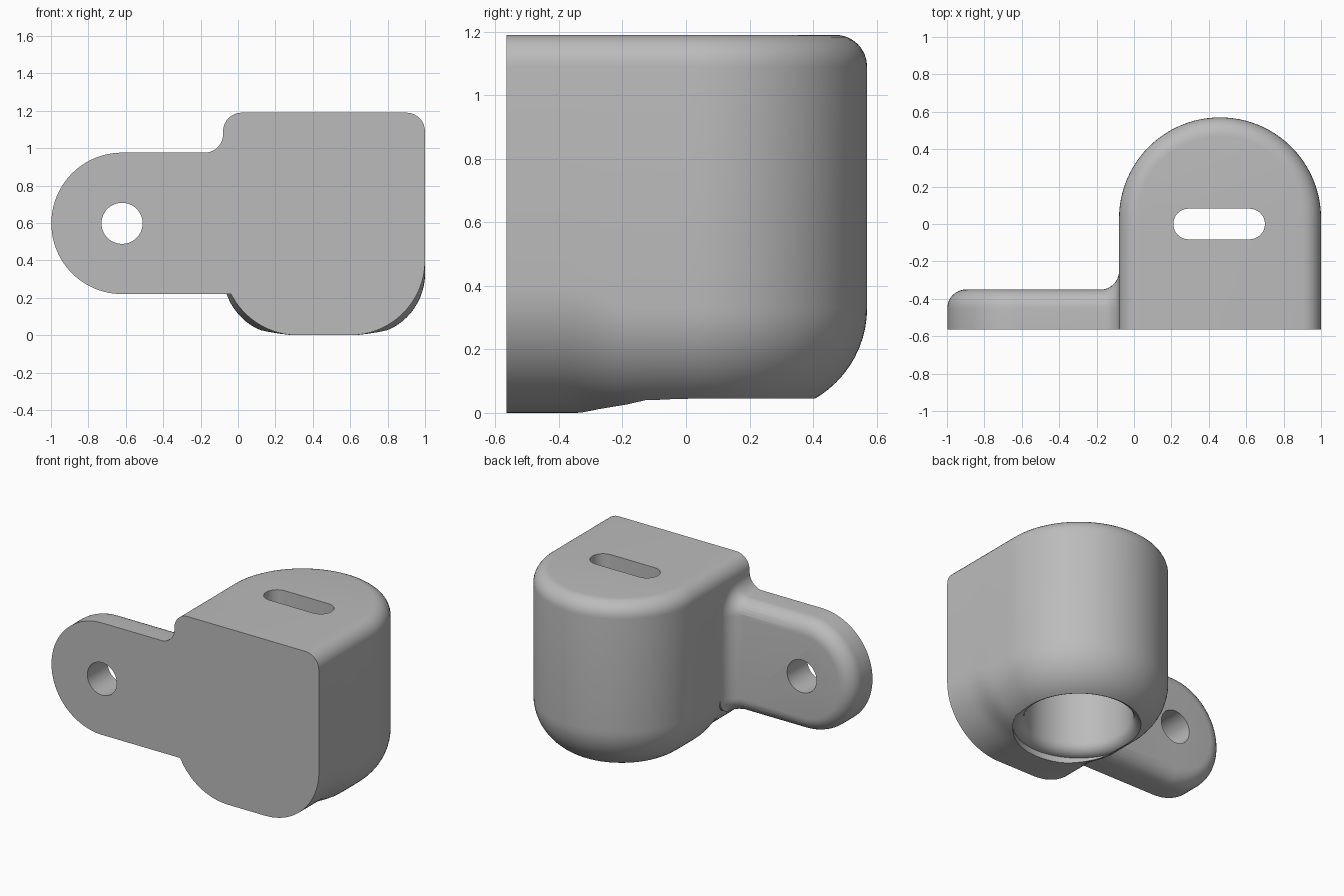
import bpy, bmesh
from math import sin, cos, pi, sqrt
from mathutils import Vector

cube = bpy.data.objects.get("Cube")
if cube:
    bpy.data.objects.remove(cube, do_unlink=True)

grey = bpy.data.materials.new("light grey")
grey.use_nodes = True
COLOR = (0.5, 0.5, 0.5, 1)
grey.diffuse_color = COLOR
grey.node_tree.nodes["Principled BSDF"].inputs["Base Color"].default_value = COLOR

FRONT, CX, CY, R = -0.565, 0.46, 0.03, 0.54


def loft(name, rings):
    """Skin a stack of equal-length closed rings and cap both ends."""
    bm = bmesh.new()
    rows = [[bm.verts.new(p) for p in ring] for ring in rings]
    n = len(rows[0])
    for a, b in zip(rows, rows[1:]):
        for i in range(n):
            j = (i + 1) % n
            bm.faces.new((a[i], a[j], b[j], b[i]))
    bm.faces.new(rows[0])
    bm.faces.new(rows[-1])
    bmesh.ops.recalc_face_normals(bm, faces=bm.faces)
    mesh = bpy.data.meshes.new(name)
    bm.to_mesh(mesh)
    bm.free()
    mesh.materials.append(grey)
    obj = bpy.data.objects.new(name, mesh)
    bpy.context.collection.objects.link(obj)
    return obj


def boolean(target, tool, operation):
    mod = target.modifiers.new(tool.name, "BOOLEAN")
    mod.operation, mod.solver, mod.object = operation, "EXACT", tool
    bpy.context.view_layer.objects.active = target
    bpy.ops.object.modifier_apply(modifier=mod.name)
    bpy.data.objects.remove(tool, do_unlink=True)


def circle(r, z, n=64):
    return [(CX + r * cos(2 * pi * i / n), CY + r * sin(2 * pi * i / n), z) for i in range(n)]


# Housing: D-shaped footprint, small round at the top, large round below
def bottom_radius(y):
    t = min(1, max(0, (y + 0.36) / 0.2))
    return 0.4 - 0.07 * t * t * (3 - 2 * t)


STRAIGHT = [FRONT + (CY - FRONT) * i / 14 for i in range(14)]
outline = [(CX + R, y, -1, 0) for y in STRAIGHT]
outline += [(CX + R * cos(a), CY + R * sin(a), -cos(a), -sin(a))
            for a in (pi * i / 48 for i in range(49))]
outline += [(CX - R, y, 1, 0) for y in reversed(STRAIGHT)]


def housing_ring(angle, top):
    ring = []
    for x, y, nx, ny in outline:
        r = 0.1 if top else bottom_radius(y)
        off, rise = r * (1 - cos(angle)), r * (1 - sin(angle))
        ring.append((x + nx * off, y + ny * off, 1.19 - rise if top else rise))
    return ring


housing = loft("housing",
               [housing_ring(pi / 2 * (1 - i / 16), False) for i in range(17)] +
               [housing_ring(pi / 2 * i / 8, True) for i in range(9)])

# Mounting arm: rounded end plate with a softened back edge
AX, AZ, AR, BACK, EDGE = -0.62, 0.598, 0.378, -0.35, 0.1


def arm_ring(r, y):
    arc = [(AX - r * sin(a), y, AZ + r * cos(a)) for a in (pi * i / 48 for i in range(49))]
    return [(0.02, y, AZ + r)] + arc + [(0.02, y, AZ - r)]


arm = loft("mounting_arm", [arm_ring(AR, FRONT)] +
           [arm_ring(AR - EDGE * (1 - cos(a)), BACK - EDGE * (1 - sin(a)))
            for a in (pi / 2 * i / 8 for i in range(9))])


# Flared joint between arm and housing
def flare_ring(x, f):
    top, bottom, back = AZ + AR + f, AZ - AR + 0.001, BACK + f
    rt = EDGE + f
    angles = [pi / 2 * i / 8 for i in range(9)]
    ring = [(x, FRONT, top)]
    ring += [(x, back - rt + rt * sin(a), top - rt + rt * cos(a)) for a in angles]
    ring += [(x, back - EDGE + EDGE * cos(a), bottom + EDGE - EDGE * sin(a)) for a in angles]
    return ring + [(x, FRONT, bottom)]


steps = [0.1 * sin(pi / 2 * i / 10) for i in range(11)]
flare = loft("arm_flare", [flare_ring(-0.18 + s, 0.099 - sqrt(max(0, 0.01 - s * s)))
                           for s in steps] + [flare_ring(0.02, 0.099)])

boolean(arm, flare, "UNION")
boolean(housing, arm, "UNION")

# Round cavity open at the bottom with a softened mouth
mouth = [circle(0.40 - 0.07 * sin(a), 0.11 - 0.07 * cos(a))
         for a in (pi / 2 * i / 8 for i in range(9))]
cavity = loft("cavity_cutter", [circle(0.40, -0.1)] + mouth + [circle(0.33, 0.98)])
boolean(housing, cavity, "DIFFERENCE")


# Slot through the roof
def slot_ring(z, r=0.082, half=0.163):
    ring = []
    for side in (1, -1):
        for i in range(17):
            a = pi * i / 16 - pi / 2
            ring.append((CX - 0.005 + side * (half + r * cos(a)), side * r * sin(a), z))
    return ring


boolean(housing, loft("slot_cutter", [slot_ring(0.9), slot_ring(1.3)]), "DIFFERENCE")


# Bolt hole through the arm
def bolt_ring(y):
    return [(AX + 0.11 * cos(2 * pi * i / 40), y, AZ + 0.11 * sin(2 * pi * i / 40)) for i in range(40)]


boolean(housing, loft("bolt_cutter", [bolt_ring(-0.7), bolt_ring(-0.2)]), "DIFFERENCE")

housing.name = "bracket_housing"
bpy.ops.object.select_all(action="DESELECT")
housing.select_set(True)
bpy.context.view_layer.objects.active = housing
bpy.ops.object.shade_smooth_by_angle(angle=pi / 6)
